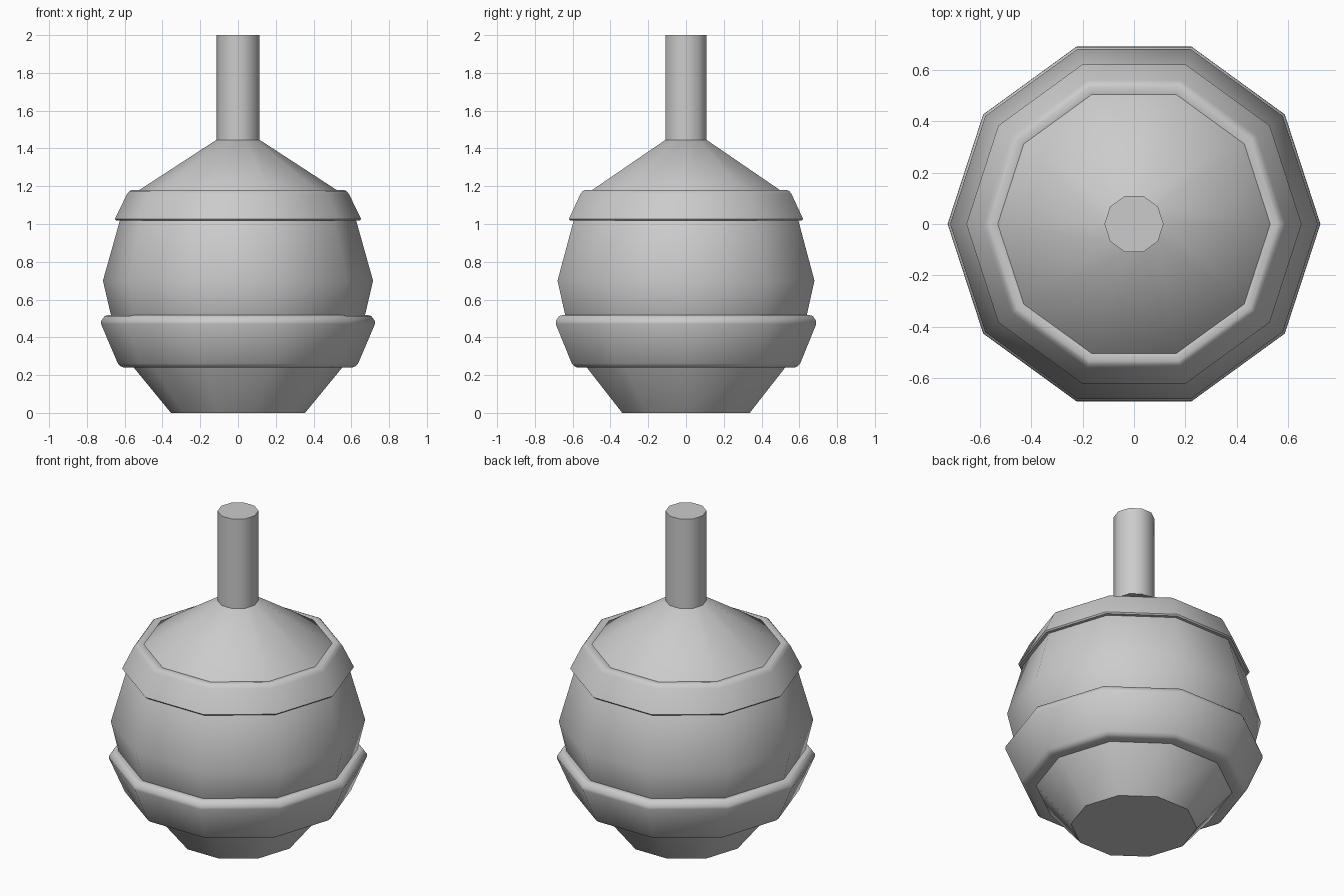
import bpy, bmesh, math

if "Cube" in bpy.data.objects:
    bpy.data.objects.remove(bpy.data.objects["Cube"])

SIDES = 10


def lathe(name, profile, ring=False):
    """Spin (radius, z) points into a ten-sided solid, or a closed ring."""
    bm = bmesh.new()
    loops = []
    for r, z in profile:
        loops.append([bm.verts.new((r * math.cos(math.tau * i / SIDES),
                                    r * math.sin(math.tau * i / SIDES), z))
                      for i in range(SIDES)])
    pairs = list(zip(loops, loops[1:]))
    if ring:
        pairs.append((loops[-1], loops[0]))
    else:
        bm.faces.new(loops[0][::-1])
        bm.faces.new(loops[-1])
    for a, b in pairs:
        for i in range(SIDES):
            j = (i + 1) % SIDES
            bm.faces.new((a[i], a[j], b[j], b[i]))
    bmesh.ops.recalc_face_normals(bm, faces=bm.faces)
    mesh = bpy.data.meshes.new(name)
    bm.to_mesh(mesh)
    bm.free()
    obj = bpy.data.objects.new(name, mesh)
    bpy.context.collection.objects.link(obj)
    bpy.ops.object.select_all(action='DESELECT')
    obj.select_set(True)
    bpy.context.view_layer.objects.active = obj
    bpy.ops.object.shade_smooth_by_angle(angle=math.radians(50))
    return obj


# Bulb: tapered foot, round belly and conical shoulder
lathe("bulb_body", [(0.355, 0), (0.552, 0.24), (0.672, 0.515), (0.715, 0.70),
                    (0.625, 1.02), (0.53, 1.175), (0.115, 1.445)])

# Stem
lathe("stem", [(0.115, 1.445), (0.115, 2.0)])

# Lower band with softened rims
lathe("lower_band", [(0.552, 0.24), (0.605, 0.24), (0.622, 0.247), (0.636, 0.262),
                     (0.725, 0.47), (0.724, 0.487), (0.706, 0.513), (0.69, 0.517),
                     (0.672, 0.515)], ring=True)

# Upper band capping the belly
lathe("upper_band", [(0.625, 1.018), (0.645, 1.018), (0.652, 1.026), (0.588, 1.158),
                     (0.575, 1.174), (0.56, 1.181), (0.53, 1.175)], ring=True)
